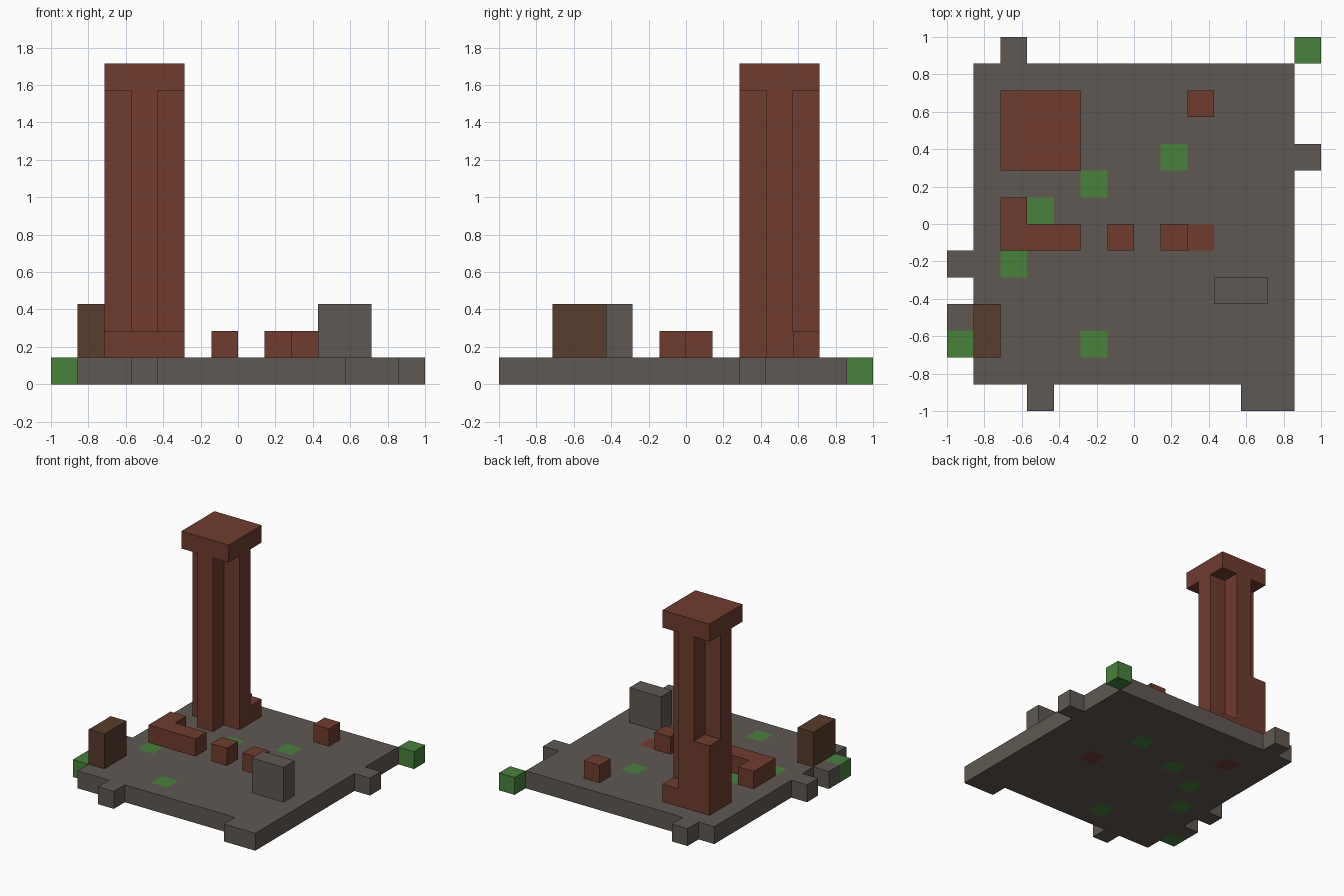
import bpy, bmesh
from mathutils import Vector

if "Cube" in bpy.data.objects:
    bpy.data.objects.remove(bpy.data.objects["Cube"])

U = 1 / 7  # one block; the plan is a 14 x 14 grid of blocks


def linear(c):
    c /= 255
    return c / 12.92 if c <= 0.04045 else ((c + 0.055) / 1.055) ** 2.4


def material(name, r, g, b):
    m = bpy.data.materials.new(name)
    m.diffuse_color = (linear(r), linear(g), linear(b), 1)
    m.use_nodes = True
    m.node_tree.nodes["Principled BSDF"].inputs["Base Color"].default_value = m.diffuse_color
    return m


stone = material("grey stone", 95, 88, 82)
brick = material("red brick", 112, 60, 47)
moss = material("green moss", 72, 130, 60)
wood = material("dark brown", 88, 60, 45)


def finish(name, bm, mats):
    bmesh.ops.recalc_face_normals(bm, faces=bm.faces[:])
    mesh = bpy.data.meshes.new(name)
    for m in mats:
        mesh.materials.append(m)
    bm.to_mesh(mesh)
    bm.free()
    ob = bpy.data.objects.new(name, mesh)
    bpy.context.collection.objects.link(ob)
    return ob


def prism(name, outline, z0, z1, mat):
    """Extrude an outline given in block units from z0 to z1."""
    bm = bmesh.new()
    face = bm.faces.new([bm.verts.new((x * U - 1, y * U - 1, z0 * U)) for x, y in outline])
    top = bmesh.ops.extrude_face_region(bm, geom=[face], use_keep_orig=True)["geom"]
    verts = [v for v in top if isinstance(v, bmesh.types.BMVert)]
    bmesh.ops.translate(bm, verts=verts, vec=(0, 0, (z1 - z0) * U))
    return finish(name, bm, [mat])


def block(name, x, y, w, d, z0, z1, mat):
    return prism(name, [(x, y), (x + w, y), (x + w, y + d), (x, y + d)], z0, z1, mat)


# Ground slab: square with stray edge blocks; mossy and brick cells are flush
edge_cells = {(2, 13), (13, 9), (0, 5), (0, 3), (3, 0), (11, 0), (12, 0)}
moss_cells = {(8, 9), (5, 8), (3, 7), (2, 5), (5, 2), (0, 2), (13, 13)}
brick_cells = {(9, 6), (3, 10)}


def cell(p):
    return int((p.x + 1) / U), int((p.y + 1) / U)


bm = bmesh.new()
bmesh.ops.create_grid(bm, x_segments=14, y_segments=14, size=1)
keep = edge_cells | moss_cells | {(i, j) for i in range(1, 13) for j in range(1, 13)}
gone = [f for f in bm.faces if cell(f.calc_center_median()) not in keep]
bmesh.ops.delete(bm, geom=gone, context="FACES")
new = bmesh.ops.extrude_face_region(bm, geom=bm.faces[:], use_keep_orig=True)["geom"]
bmesh.ops.translate(bm, verts=[v for v in new if isinstance(v, bmesh.types.BMVert)], vec=(0, 0, U))
bmesh.ops.recalc_face_normals(bm, faces=bm.faces[:])
for f in bm.faces:
    c = cell(f.calc_center_median() - f.normal * U / 2)
    f.material_index = 1 if c in moss_cells else 2 if c in brick_cells else 0
finish("ground_slab", bm, [stone, moss, brick])

# Chimney tower: cross-shaped shaft, square cap, broken corners at the foot
prism("tower_shaft", [(3, 9), (4, 9), (4, 10), (5, 10), (5, 11), (4, 11),
                      (4, 12), (3, 12), (3, 11), (2, 11), (2, 10), (3, 10)], 1, 11, brick)
block("tower_cap", 2, 9, 3, 3, 11, 12, brick)
block("tower_tall_corner", 2, 11, 1, 1, 1, 5, brick)
block("tower_low_corner", 4, 11, 1, 1, 1, 2, brick)

# Ruined wall and loose bricks
prism("ruined_wall", [(2, 6), (5, 6), (5, 7), (3, 7), (3, 8), (2, 8)], 1, 2, brick)
for n, (x, y) in enumerate([(6, 6), (8, 6), (9, 11)], 1):
    block(f"loose_brick_{n}", x, y, 1, 1, 1, 2, brick)

# Standing slabs
block("stone_slab", 10, 4, 2, 1, 1, 3, stone)
block("wooden_slab", 1, 2, 1, 2, 1, 3, wood)
